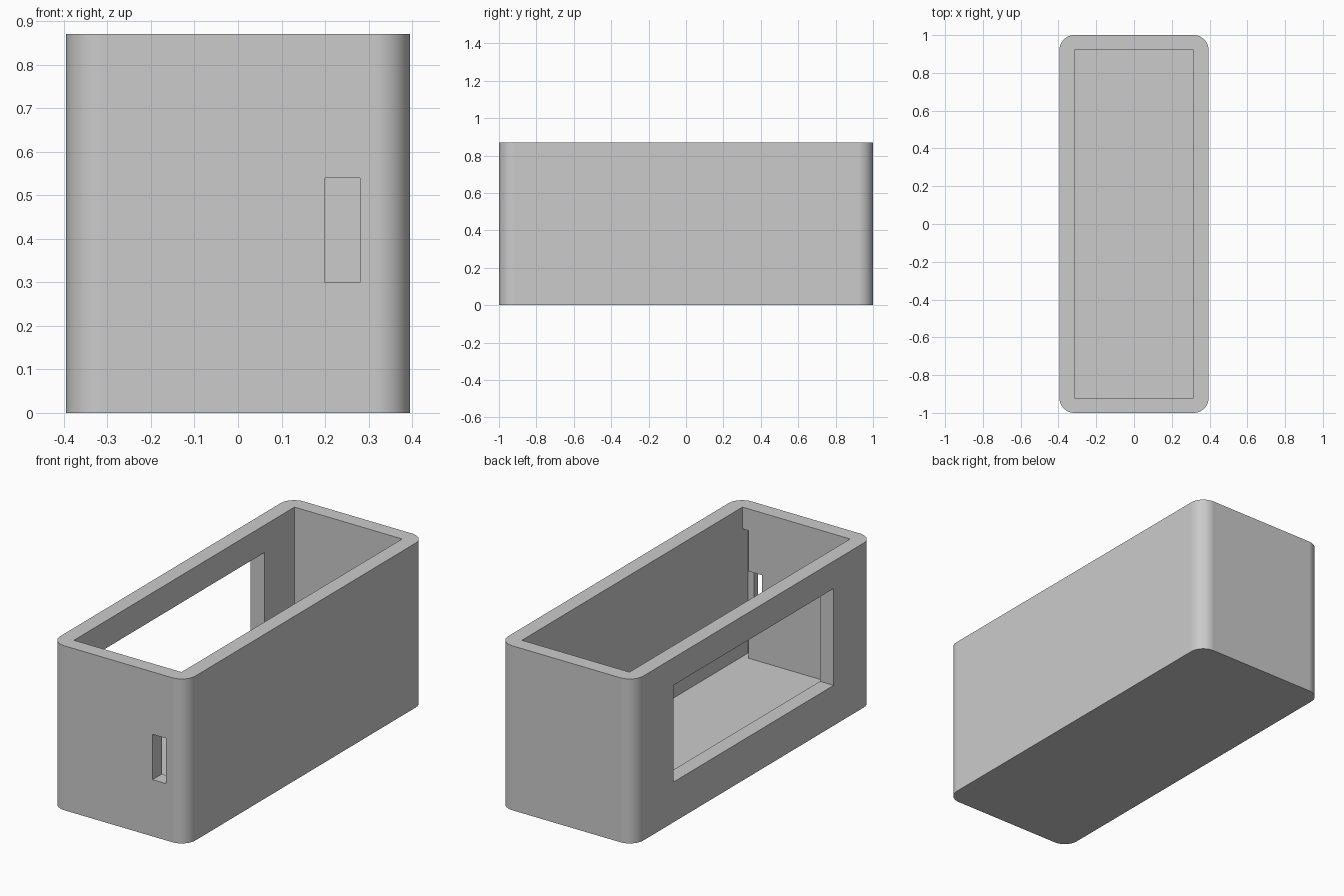
import bpy
import bmesh
from math import radians

cube = bpy.data.objects.get("Cube")
if cube:
    bpy.data.objects.remove(cube, do_unlink=True)

# Overall sizes
HALF_X, HALF_Y, HEIGHT = 0.395, 1.0, 0.87
IN_X, IN_Y, FLOOR = 0.315, 0.922, 0.08
FILLET = 0.08

grey = bpy.data.materials.new("plain grey")
grey.use_nodes = True
colour = (0.6, 0.6, 0.6, 1)
grey.diffuse_color = colour
grey.node_tree.nodes["Principled BSDF"].inputs["Base Color"].default_value = colour


def make_box(name, low, high, fillet=0):
    """Box between two corners, with optional rounded upright edges."""
    bm = bmesh.new()
    bmesh.ops.create_cube(bm, size=1)
    for v in bm.verts:
        v.co = [(a + b) / 2 + c * (b - a) for a, b, c in zip(low, high, v.co)]
    if fillet:
        upright = [e for e in bm.edges
                   if abs(e.verts[0].co.z - e.verts[1].co.z) > 0.01]
        bmesh.ops.bevel(bm, geom=upright, offset=fillet, segments=16,
                        profile=0.5, affect='EDGES')
    mesh = bpy.data.meshes.new(name)
    bm.to_mesh(mesh)
    bm.free()
    mesh.materials.append(grey)
    obj = bpy.data.objects.new(name, mesh)
    bpy.context.collection.objects.link(obj)
    return obj


def cut(target, name, low, high):
    """Subtract a box from the target and discard the cutter."""
    cutter = make_box(name, low, high)
    cutter.hide_render = True
    mod = target.modifiers.new(name, 'BOOLEAN')
    mod.operation = 'DIFFERENCE'
    mod.solver = 'EXACT'
    mod.object = cutter
    bpy.context.view_layer.objects.active = target
    bpy.ops.object.modifier_apply(modifier=mod.name)
    bpy.data.objects.remove(cutter, do_unlink=True)


# Open-topped case with rounded upright corners
case = make_box("case", (-HALF_X, -HALF_Y, 0), (HALF_X, HALF_Y, HEIGHT), FILLET)
cut(case, "cavity", (-IN_X, -IN_Y, FLOOR), (IN_X, IN_Y, 1))

# Display window in the -x wall
cut(case, "window", (-0.5, -0.67, 0.213), (-0.2, 0.67, 0.725))

# Undercut channel that holds a flat board against the +x wall
cut(case, "board_channel", (0.28, -0.968, FLOOR), (IN_X, 0.968, 0.755))

# Connector slot through the front wall
cut(case, "connector_slot", (0.2, -1.1, 0.3), (0.28, -0.85, 0.54))

# Smooth fillets, crisp edges
bpy.ops.object.select_all(action='DESELECT')
case.select_set(True)
bpy.context.view_layer.objects.active = case
bpy.ops.object.shade_smooth_by_angle(angle=radians(30))
weighted = case.modifiers.new("weighted_normals", 'WEIGHTED_NORMAL')
weighted.keep_sharp = True
